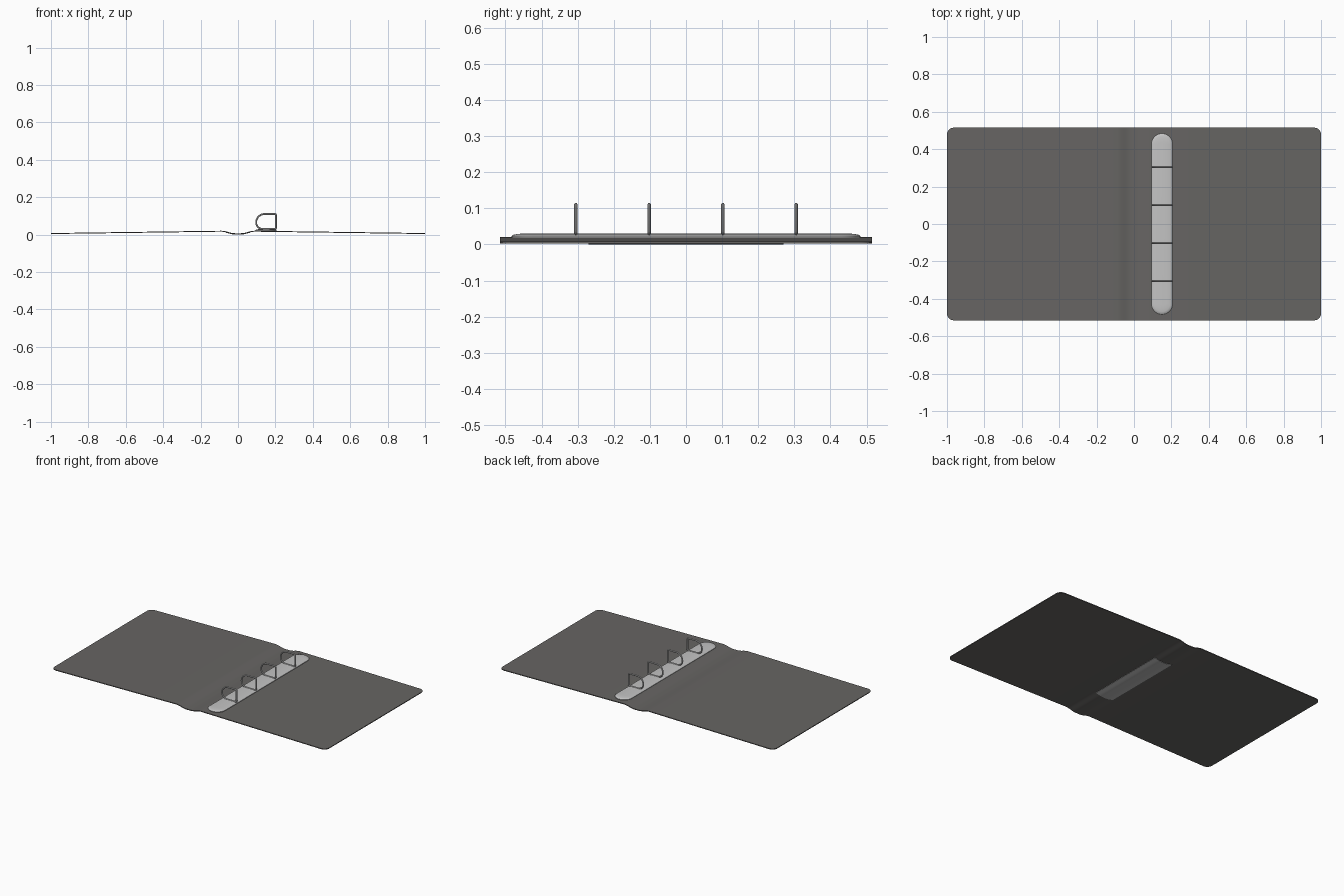
import bpy, bmesh, math
from mathutils import Vector

if "Cube" in bpy.data.objects:
    bpy.data.objects.remove(bpy.data.objects["Cube"])


def material(name, rgb):
    m = bpy.data.materials.new(name)
    m.diffuse_color = (*rgb, 1)
    m.use_nodes = True
    m.node_tree.nodes["Principled BSDF"].inputs["Base Color"].default_value = m.diffuse_color
    return m


GREY = material("cover grey", (0.135, 0.13, 0.125))
METAL = material("light metal", (0.55, 0.55, 0.55))
LABEL = material("label grey", (0.48, 0.48, 0.48))


def finish(name, bm, mat):
    bmesh.ops.recalc_face_normals(bm, faces=bm.faces)
    me = bpy.data.meshes.new(name)
    bm.to_mesh(me)
    bm.free()
    ob = bpy.data.objects.new(name, me)
    bpy.context.collection.objects.link(ob)
    me.materials.append(mat)
    bpy.ops.object.select_all(action='DESELECT')
    ob.select_set(True)
    bpy.context.view_layer.objects.active = ob
    bpy.ops.object.shade_smooth_by_angle(angle=math.radians(35))
    return ob


def loft(name, loops, mat, closed=False):
    """Skin a row of equal point loops, capping the ends unless closed."""
    bm = bmesh.new()
    rows = [[bm.verts.new(p) for p in loop] for loop in loops]
    pairs = list(zip(rows, rows[1:])) + ([(rows[-1], rows[0])] if closed else [])
    for a, b in pairs:
        n = len(a)
        for i in range(n):
            j = (i + 1) % n
            bm.faces.new((a[i], a[j], b[j], b[i]))
    if not closed:
        bm.faces.new(rows[0])
        bm.faces.new(rows[-1])
    return finish(name, bm, mat)


# Height of the cover's top: sloping boards with a rounded dip at the spine
HALF_Y, CORNER, THICK, DIP = 0.515, 0.036, 0.005, 0.09


def cover_top(x):
    x = abs(x)
    if x < DIP:
        s = max(0, (x - 0.015) / (DIP - 0.015))
        return 0.007 + 0.0135 * (0.5 - 0.5 * math.cos(math.pi * s))
    return 0.0205 - 0.0125 * (x - DIP) / (1 - DIP)


def section(x, half, top, bottom):
    return [(x, -half, bottom), (x, half, bottom), (x, half, top), (x, -half, top)]


# Cover with rounded corners
right = [(DIP * i / 12, HALF_Y) for i in range(13)] + [(0.3, HALF_Y), (0.65, HALF_Y)]
for i in range(9):
    a = math.pi / 2 * i / 8
    right.append((1 - CORNER + CORNER * math.sin(a),
                  HALF_Y - CORNER + CORNER * math.cos(a)))
stations = [(-x, h) for x, h in reversed(right[1:])] + right
loft("cover", [section(x, h, cover_top(x), cover_top(x) - THICK)
               for x, h in stations], GREY)

# Spine label under the dip
xs = [0.065 * i / 8 for i in range(-8, 9)]
loft("spine_label", [section(x, 0.27, cover_top(x) - THICK + 0.0005,
                             cover_top(x) - THICK - 0.002) for x in xs], LABEL)

# Domed metal plate with round ends
PLATE_X, PLATE_R, PLATE_Y = 0.15, 0.056, 0.483


def stadium(r, z):
    pts = []
    for k in range(2):
        for i in range(17):
            a = math.pi * (k + i / 16)
            cy = (PLATE_Y - PLATE_R) * (1 if k == 0 else -1)
            pts.append((PLATE_X + r * math.cos(a), cy + r * math.sin(a), z))
    return pts


loft("ring_plate", [stadium(r, z) for r, z in
                    ((0.055, 0.0185), (0.056, 0.023), (0.052, 0.0265),
                     (0.042, 0.0285), (0.028, 0.030), (0.010, 0.0305))], METAL)

# D-shaped rings: arched left side, straight right side
path = []
for cx, cz, r, start, steps in ((0.197, 0.104, 0.006, 0, 4),
                                (0.142, 0.065, 0.045, 90, 9),
                                (0.132, 0.065, 0.035, 180, 7),
                                (0.197, 0.036, 0.006, 270, 4)):
    for i in range(steps + 1):
        a = math.radians(start + 90 * i / steps)
        p = Vector((cx + r * math.cos(a), 0, cz + r * math.sin(a)))
        if not path or (p - path[-1]).length > 1e-4:
            path.append(p)

WIRE = 0.0048
for n, y in enumerate((-0.305, -0.102, 0.102, 0.305)):
    loops = []
    for i, p in enumerate(path):
        t = (path[(i + 1) % len(path)] - path[i - 1]).normalized()
        side = Vector((t.z, 0, -t.x))
        loops.append([p + Vector((0, y, 0)) + WIRE * (side * math.cos(a) + Vector((0, math.sin(a), 0)))
                      for a in (math.tau * k / 10 for k in range(10))])
    loft(f"ring_{n + 1}", loops, METAL, closed=True)
